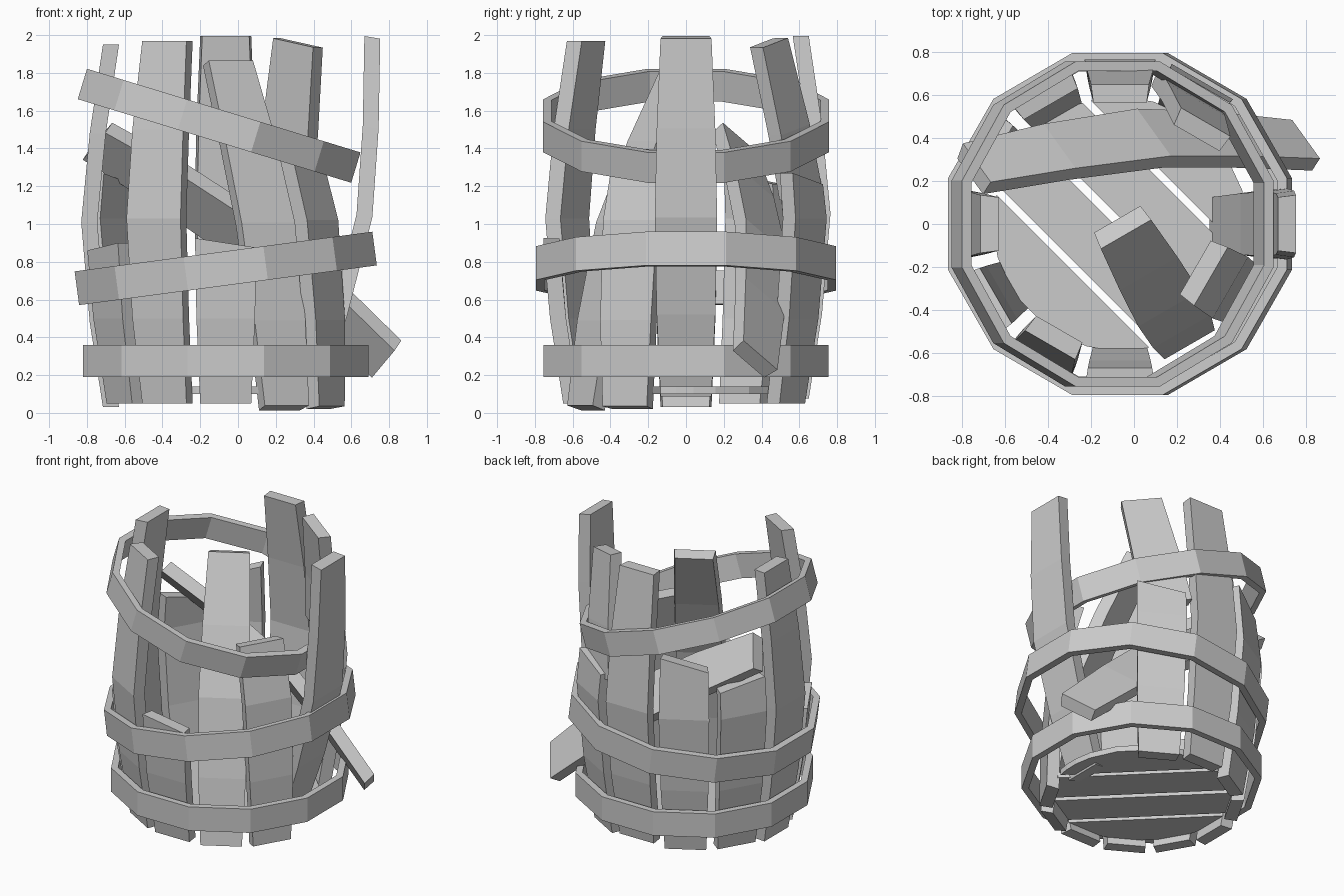
import bpy, bmesh
from math import radians, cos, sin, pi, sqrt
from mathutils import Matrix, Vector

if "Cube" in bpy.data.objects:
    bpy.data.objects.remove(bpy.data.objects["Cube"])

CX = -0.065                                   # barrel axis
PROFILE = [(0.05, 0.65, 0.27), (0.50, 0.72, 0.31), (1.03, 0.765, 0.33),
           (1.50, 0.72, 0.31), (1.97, 0.65, 0.27)]   # height, outer radius, width
THICK = 0.085


def finish(name, bm, matrix=Matrix()):
    bmesh.ops.recalc_face_normals(bm, faces=bm.faces)
    mesh = bpy.data.meshes.new(name)
    bm.to_mesh(mesh)
    bm.free()
    mesh.transform(matrix)
    obj = bpy.data.objects.new(name, mesh)
    bpy.context.collection.objects.link(obj)
    return obj


def sample(z):
    for a, b in zip(PROFILE, PROFILE[1:]):
        if z <= b[0]:
            t = (z - a[0]) / (b[0] - a[0])
            return [p + (q - p) * t for p, q in zip(a, b)]
    return PROFILE[-1]


def stave(name, matrix, lo=0.05, hi=1.97, slant=0.0):
    """Bulged plank: local x is outward, y is across, z is along."""
    heights = [lo] + [p[0] for p in PROFILE if lo + 0.05 < p[0] < hi - 0.05] + [hi]
    bm = bmesh.new()
    rings = []
    for z in heights:
        _, r, w = sample(z)
        s = slant if z == hi else 0
        rings.append([bm.verts.new((x, y, z + s * y / w)) for x, y in (
            (r, -w / 2), (r, w / 2), (r - THICK, w * 0.46), (r - THICK, -w * 0.46))])
    for a, b in zip(rings, rings[1:]):
        for i in range(4):
            j = (i + 1) % 4
            bm.faces.new((a[i], a[j], b[j], b[i]))
    bm.faces.new(rings[0])
    bm.faces.new(rings[-1])
    return finish(name, bm, matrix)


def place(angle, lean=0, roll=0, pivot=0.05, dr=0, dz=0):
    """Stand a stave on the rim; lean is outward, roll is sideways."""
    p = Matrix.Translation((0.62, 0, pivot))
    tilt = p @ Matrix.Rotation(radians(lean), 4, 'Y') @ Matrix.Rotation(radians(roll), 4, 'X') @ p.inverted()
    return (Matrix.Translation((CX, 0, dz)) @ Matrix.Rotation(radians(angle), 4, 'Z')
            @ Matrix.Translation((dr, 0, 0)) @ tilt)


# Standing staves: angle, top, break slant, placement
for ang, hi, slant, kw in [
        (0, 1.97, 0, dict(lean=9.5, pivot=0.95, dz=0.03)),
        (60, 1.24, -0.06, {}),
        (90, 1.97, 0, dict(dz=0.025)),
        (120, 1.40, -0.09, {}),
        (150, 1.24, 0.06, {}),
        (180, 1.97, 0, dict(dz=-0.02)),
        (210, 0.88, 0.04, {}),
        (240, 1.97, 0, {}),
        (270, 0.90, -0.05, {}),
        (300, 1.97, 0, dict(lean=-18, dz=-0.02)),
        (330, 1.42, 0, dict(lean=-10, dz=-0.02))]:
    stave(f"stave_{ang}", place(ang, **kw), hi=hi, slant=slant)

# Snapped upper half of a stave, twisted sideways
stave("broken_stave_top", place(60, roll=11, pivot=1.4, dr=-0.04), lo=1.15)

# Loose stave fallen diagonally through the barrel
axis = Vector((1.54, 0.11, -1.16)).normalized()
out = Vector((0.367, 0.746, 0.56))
out = (out - axis * out.dot(axis)).normalized()
across = axis.cross(out)
rot = Matrix((out, across, axis)).transposed().to_4x4()
pos = Vector((0.02, 0.31, 0.86)) - out * 0.61 - axis * 1.01
stave("fallen_stave", Matrix.Translation(pos) @ rot)


# Twelve-sided hoops
def hoop(name, x, z, apothem, height, tilt):
    bm = bmesh.new()
    loops = []
    for r, h in ((apothem, -1), (apothem, 1), (apothem - 0.045, 1), (apothem - 0.045, -1)):
        r /= cos(pi / 12)
        loops.append([bm.verts.new((r * cos(pi * (2 * k + 1) / 12), r * sin(pi * (2 * k + 1) / 12),
                                    h * height / 2)) for k in range(12)])
    for i in range(4):
        a, b = loops[i], loops[(i + 1) % 4]
        for k in range(12):
            n = (k + 1) % 12
            bm.faces.new((a[k], a[n], b[n], b[k]))
    finish(name, bm, Matrix.Translation((x, 0, z)) @ Matrix.Rotation(radians(tilt), 4, 'Y'))


hoop("bottom_hoop", CX, 0.275, 0.755, 0.17, 0)
hoop("middle_hoop", CX, 0.765, 0.795, 0.18, -7.6)
hoop("top_hoop", -0.1, 1.52, 0.757, 0.168, 17)

# Round floor cut into four diagonal planks
R = 0.59
for n, (a, b) in enumerate([(-0.58, -0.31), (-0.275, -0.02), (0.02, 0.275), (0.31, 0.58)]):
    steps = [a + (b - a) * i / 4 for i in range(5)]
    outline = [(d, sqrt(R * R - d * d)) for d in steps]
    outline += [(d, -t) for d, t in reversed(outline)]
    bm = bmesh.new()
    face = bm.faces.new([bm.verts.new((d, t, 0.1)) for d, t in outline])
    top = bmesh.ops.extrude_face_region(bm, geom=[face])
    bmesh.ops.translate(bm, vec=(0, 0, 0.04),
                        verts=[v for v in top["geom"] if isinstance(v, bmesh.types.BMVert)])
    finish(f"floor_plank_{n + 1}", bm,
           Matrix.Translation((CX, 0, 0)) @ Matrix.Rotation(pi / 4, 4, 'Z'))
